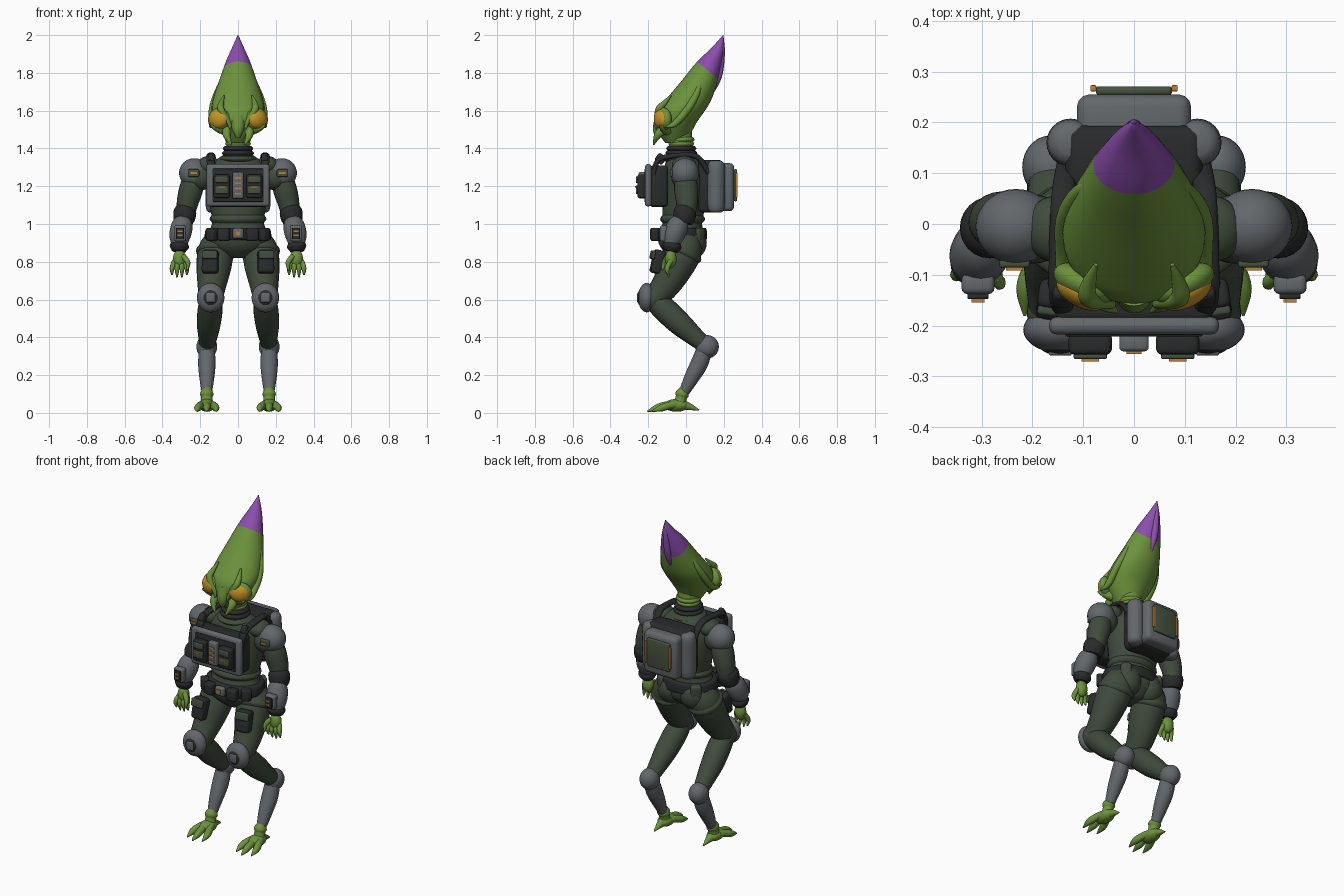
import bpy, bmesh, math
from mathutils import Vector, Matrix, Euler

cube = bpy.data.objects.get("Cube")
if cube:
    bpy.data.objects.remove(cube, do_unlink=True)


def material(name, *rgb):
    mat = bpy.data.materials.new(name)
    mat.use_nodes = True
    mat.diffuse_color = (*rgb, 1)
    mat.node_tree.nodes["Principled BSDF"].inputs["Base Color"].default_value = (*rgb, 1)
    return mat


skin = material("leaf green skin", .15, .29, .045)
purple = material("purple crest", .26, .075, .42)
amber = material("amber eye", .56, .3, .02)
suit = material("dark green suit", .052, .07, .046)
panel = material("olive panel", .06, .085, .05)
grey = material("grey armour", .125, .137, .145)
black = material("black webbing", .023, .024, .025)
orange = material("orange light", .55, .2, .03)


def finish(bm, name, colour, mirror=False, angle=40):
    """Turn a bmesh into a named, shaded object."""
    bmesh.ops.recalc_face_normals(bm, faces=bm.faces)
    mesh = bpy.data.meshes.new(name)
    bm.to_mesh(mesh)
    bm.free()
    mesh.materials.append(colour)
    mesh.shade_smooth()
    mesh.set_sharp_from_angle(angle=math.radians(angle))
    obj = bpy.data.objects.new(name, mesh)
    bpy.context.collection.objects.link(obj)
    if mirror:
        obj.modifiers.new("Mirror", "MIRROR").use_mirror_merge = False
    return obj


def placed(center, size, turn):
    rotation = Euler([math.radians(a) for a in turn]).to_matrix().to_4x4()
    return Matrix.Translation(center) @ rotation @ Matrix.Diagonal((*size, 1))


def box(name, center, size, colour, bevel=.012, turn=(0, 0, 0), mirror=False):
    bm = bmesh.new()
    bmesh.ops.create_cube(bm, size=1, matrix=placed(center, size, turn))
    if bevel:
        bmesh.ops.bevel(bm, geom=bm.edges[:], offset=bevel, segments=3,
                        profile=.5, affect="EDGES")
    return finish(bm, name, colour, mirror, 30)


def ball(name, center, radii, colour, turn=(0, 0, 0), mirror=False):
    bm = bmesh.new()
    bmesh.ops.create_uvsphere(bm, u_segments=28, v_segments=16, radius=1,
                              matrix=placed(center, radii, turn))
    return finish(bm, name, colour, mirror)


def loft(name, stations, colour, level=False, mirror=False, sides=24, steps=4):
    """Skin elliptical rings (x, y, z, width radius, depth radius) along a smooth path."""
    rows = [Vector(s if len(s) == 5 else (*s, s[-1])) for s in stations]
    ends = [rows[0]] + rows + [rows[-1]]
    path = []
    for a, b, c, d in zip(ends, ends[1:], ends[2:], ends[3:]):
        for i in range(steps):
            t = i / steps
            path.append(b + ((c - a) * t + (a * 2 - b * 5 + c * 4 - d) * t * t
                             + (b * 3 - a - c * 3 + d) * t ** 3) / 2)
    path.append(rows[-1])
    bm = bmesh.new()
    rings = []
    for i, p in enumerate(path):
        across, up = Vector((1, 0, 0)), Vector((0, 1, 0))
        if not level:
            ahead = path[min(i + 1, len(path) - 1)] - path[max(i - 1, 0)]
            tangent = Vector(ahead[:3]).normalized()
            across = (across - tangent * tangent.x).normalized()
            up = tangent.cross(across)
        ring = []
        for k in range(sides):
            a = math.tau * k / sides
            ring.append(bm.verts.new(Vector(p[:3]) + across * math.cos(a) * max(p[3], .001)
                                     + up * math.sin(a) * max(p[4], .001)))
        rings.append(ring)
    for low, high in zip(rings, rings[1:]):
        for k in range(sides):
            n = (k + 1) % sides
            bm.faces.new((low[k], low[n], high[n], high[k]))
    bm.faces.new(rings[0])
    bm.faces.new(rings[-1])
    return finish(bm, name, colour, mirror, 50)


# Head: a long swept-back cone with a purple tip
head = loft("head", [(0, -.06, 1.43, .05, .05), (0, -.06, 1.48, .085, .085),
                     (0, -.05, 1.54, .122, .108), (0, -.025, 1.6, .14, .125),
                     (0, .015, 1.66, .132, .12), (0, .068, 1.75, .103, .098),
                     (0, .125, 1.86, .064, .066), (0, .167, 1.93, .033, .034),
                     (0, .197, 2, .002, .002)], skin, level=True, sides=32)
tip_base, tip_axis = Vector((0, .058, 1.86)), Vector((0, .64, .77))
bm = bmesh.new()
bm.from_mesh(head.data)
bmesh.ops.bisect_plane(bm, geom=bm.verts[:] + bm.edges[:] + bm.faces[:],
                       plane_co=tip_base, plane_no=tip_axis)
head.data.materials.append(purple)
for face in bm.faces:
    face.material_index = int((face.calc_center_median() - tip_base).dot(tip_axis) > 0)
bm.to_mesh(head.data)
bm.free()
loft("back_crest", [(0, .197, 1.985, .003), (0, .19, 1.9, .016), (0, .17, 1.78, .02),
                    (0, .135, 1.68, .003)], purple)
loft("side_crests", [(.075, .085, 1.79, .004), (.108, .06, 1.7, .017), (.134, .01, 1.61, .02),
                     (.138, -.06, 1.53, .017), (.15, -.11, 1.515, .003)], skin, mirror=True)
loft("brow_ridges", [(.075, -.08, 1.68, .004), (.088, -.115, 1.64, .014),
                     (.09, -.145, 1.605, .018), (.05, -.155, 1.54, .012),
                     (.04, -.16, 1.5, .004)], skin, mirror=True)

# Face: bulging eyes, cheek points and small mandibles
ball("eye_sockets", (.1, -.118, 1.556), (.064, .034, .06), skin, (0, 12, 28), True)
ball("eyes", (.103, -.134, 1.556), (.055, .03, .05), amber, (0, 12, 28), True)
loft("cheek_points", [(.07, -.1, 1.5, .03), (.11, -.12, 1.51, .022),
                      (.145, -.14, 1.52, .003)], skin, mirror=True)
loft("mandibles", [(.055, -.12, 1.5, .026), (.06, -.15, 1.47, .02),
                   (.035, -.172, 1.42, .004)], skin, mirror=True)
loft("snout", [(0, -.12, 1.56, .045), (0, -.145, 1.5, .032), (0, -.15, 1.455, .01)], skin)

# Neck: ringed throat above a stacked collar
loft("neck", [(0, -.02, 1.32, .07), (0, -.025, 1.4, .062), (0, -.035, 1.48, .066)], skin)
for i, (height, radius, colour) in enumerate([(1.345, .1, suit), (1.375, .085, black),
                                              (1.4, .08, black), (1.425, .068, skin),
                                              (1.447, .07, skin)]):
    loft(f"neck_ring_{i}", [(0, -.025, height - .013, radius * .88), (0, -.025, height, radius),
                            (0, -.025, height + .013, radius * .88)], colour, level=True)

# Torso and hips
loft("torso", [(0, -.02, .82, .06, .06), (0, -.02, .87, .15, .11), (0, -.025, .93, .168, .125),
               (0, -.02, 1, .138, .105), (0, -.015, 1.06, .143, .11),
               (0, -.005, 1.16, .162, .115), (0, -.005, 1.26, .168, .115),
               (0, -.01, 1.32, .14, .1), (0, -.02, 1.37, .07, .07)], suit, level=True, sides=32)
loft("waist_fold", [(0, -.02, 1.0, .13, .1), (0, -.018, 1.025, .15, .119),
                    (0, -.018, 1.05, .138, .105)], suit, level=True)
ball("buttocks", (.075, .025, .9), (.085, .085, .09), suit, mirror=True)
ball("shoulder_muscles", (.155, -.01, 1.31), (.06, .065, .05), suit, mirror=True)
loft("belt", [(0, -.025, .915, .166, .128), (0, -.025, .925, .177, .137),
              (0, -.025, .97, .172, .134), (0, -.025, .98, .158, .125)], black, level=True)
box("buckle", (0, -.17, .95), (.06, .03, .055), grey)
box("buckle_light", (0, -.187, .95), (.022, .008, .022), orange, 0)
box("belt_pouches", (.075, -.162, .945), (.062, .05, .07), black, turn=(0, 0, 10), mirror=True)
box("belt_side_pouches", (.138, -.118, .945), (.055, .05, .07), black, turn=(0, 0, 45), mirror=True)
box("belt_back_pouches", (.115, .07, .94), (.06, .045, .075), suit, turn=(0, 0, -40), mirror=True)

# Chest rig with twin instruments and a control strip
box("chest_backing", (0, -.145, 1.2), (.31, .1, .22), black, .02)
box("chest_plate", (0, -.2, 1.205), (.335, .035, .225), grey, .016)
box("chest_inset", (0, -.217, 1.205), (.27, .008, .175), black, .003)
box("instruments", (.086, -.235, 1.2), (.085, .045, .125), black, mirror=True)
box("instrument_caps", (.086, -.26, 1.235), (.066, .012, .035), panel, .005, mirror=True)
box("instrument_doors", (.086, -.26, 1.182), (.066, .012, .045), panel, .005, mirror=True)
box("instrument_lights", (.086, -.268, 1.197), (.035, .006, .006), orange, 0, mirror=True)
box("control_strip", (0, -.233, 1.205), (.058, .035, .14), grey, .008)
for i in range(4):
    box(f"control_light_{i}", (0, -.252, 1.16 + i * .028), (.03, .008, .009), orange, 0)
loft("shoulder_straps", [(.135, -.17, 1.26, .022, .014), (.145, -.145, 1.34, .022, .014),
                         (.145, -.04, 1.362, .022, .014), (.14, .06, 1.355, .022, .014),
                         (.13, .12, 1.27, .022, .014)], black, mirror=True)
box("strap_clips", (.142, -.135, 1.345), (.036, .05, .05), black, turn=(-35, 0, 0), mirror=True)

# Backpack
box("pack_frame", (0, .13, 1.2), (.27, .13, .28), black, .025)
loft("pack_columns", [(.125, .16, 1.06, .025), (.125, .16, 1.085, .045),
                      (.125, .16, 1.2, .047), (.125, .16, 1.31, .045),
                      (.125, .16, 1.335, .025)], grey, level=True, mirror=True)
box("pack_body", (0, .2, 1.195), (.225, .11, .255), grey, .025)
box("pack_panel", (0, .262, 1.205), (.15, .018, .17), panel, .007)
box("pack_lights", (.08, .267, 1.205), (.012, .012, .13), orange, .002, mirror=True)

# Arms: rounded pauldrons, sleeves and armoured forearms
ball("pauldrons", (.232, -.005, 1.27), (.08, .074, .078), grey, mirror=True)
ball("pauldron_undersides", (.198, -.01, 1.25), (.07, .068, .072), suit, mirror=True)
box("shoulder_badges", (.235, -.078, 1.27), (.06, .016, .04), panel, .006, mirror=True)
box("badge_lights", (.235, -.088, 1.27), (.034, .006, .008), orange, 0, mirror=True)
loft("upper_arms", [(.225, -.005, 1.28, .05), (.247, 0, 1.19, .063), (.268, .005, 1.11, .057),
                    (.28, 0, 1.03, .045)], suit, mirror=True)
loft("elbow_bands", [(.275, 0, 1.085, .05), (.28, -.005, 1.065, .06), (.285, -.01, 1.03, .058),
                     (.288, -.015, 1.005, .048)], black, mirror=True)
loft("forearms", [(.285, -.015, 1.03, .035), (.295, -.04, .995, .056), (.307, -.065, .94, .057),
                  (.312, -.078, .89, .042)], grey, mirror=True)
loft("cuffs", [(.308, -.07, .905, .042), (.311, -.075, .88, .051),
               (.313, -.08, .855, .036)], black, mirror=True)
box("wrist_consoles", (.307, -.118, .95), (.065, .04, .085), grey, mirror=True)
box("wrist_screens", (.307, -.142, .95), (.042, .012, .06), black, .004, mirror=True)
for i in range(2):
    box(f"wrist_lights_{i}", (.307, -.151, .94 + i * .022), (.026, .006, .007), orange, 0, mirror=True)

# Hands with tapering fingers and a thumb
ball("palms", (.31, -.08, .815), (.034, .03, .05), skin, mirror=True)
for i in range(4):
    spread = i - 1.5
    x = .31 + spread * .018
    loft(f"fingers_{i}", [(x, -.08, .805, .013), (x + spread * .008, -.1, .765, .013),
                          (x + spread * .008, -.092, .712 + abs(spread) * .012, .004)],
         skin, mirror=True, sides=12)
loft("thumbs", [(.29, -.095, .83, .015), (.265, -.115, .795, .013),
                (.268, -.125, .755, .004)], skin, mirror=True, sides=12)

# Legs: thigh forward, shin raked back, armoured lower leg
loft("thighs", [(.1, .0, .92, .075), (.117, -.01, .86, .095), (.128, -.055, .77, .092),
                (.138, -.105, .68, .077), (.145, -.17, .6, .062)], suit, mirror=True)
loft("thigh_straps", [(.115, -.005, .872, .088), (.118, -.015, .85, .105),
                      (.12, -.026, .828, .09)], suit, mirror=True)
box("thigh_pouches", (.147, -.15, .8), (.085, .06, .125), black, .015, (-12, 0, 8), True)
box("pouch_flaps", (.15, -.177, .838), (.082, .018, .045), suit, .006, (-12, 0, 8), True)
ball("knees", (.145, -.175, .605), (.066, .065, .07), suit, mirror=True)
ball("knee_guards", (.145, -.208, .61), (.073, .046, .078), grey, mirror=True)
ball("knee_discs", (.145, -.225, .61), (.05, .034, .053), black, mirror=True)
box("knee_plates", (.145, -.253, .61), (.046, .012, .05), grey, .005, mirror=True)
loft("shins", [(.145, -.17, .6, .058), (.148, -.11, .545, .066), (.155, -.03, .47, .063),
               (.16, .05, .4, .05), (.165, .11, .35, .04)], suit, mirror=True)
ball("heel_joints", (.165, .112, .35), (.055, .062, .062), grey, mirror=True)
loft("lower_legs", [(.165, .1, .34, .042), (.165, .07, .26, .046), (.165, .032, .19, .04),
                    (.165, -.01, .11, .028)], grey, mirror=True)

# Clawed feet: ankle, three front toes and a heel spur
loft("ankles", [(.165, -.01, .125, .024), (.165, -.02, .1, .036), (.165, -.025, .08, .03),
                (.165, -.035, .04, .035)], skin, mirror=True)
ball("feet", (.165, -.05, .04), (.042, .065, .034), skin, mirror=True)
for i in (-1, 0, 1):
    x, shy = .165 + i * .02, abs(i) * .025
    loft(f"toes_{i + 2}", [(x, -.05, .045, .022), (x + i * .014, -.11 + shy, .04, .02),
                           (x + i * .028, -.155 + shy, .026, .019),
                           (x + i * .03, -.205 + shy, .008, .003)], skin, mirror=True, sides=14)
loft("heel_spurs", [(.165, -.04, .045, .032), (.165, .015, .034, .02),
                    (.165, .07, .014, .003)], skin, mirror=True, sides=14)
